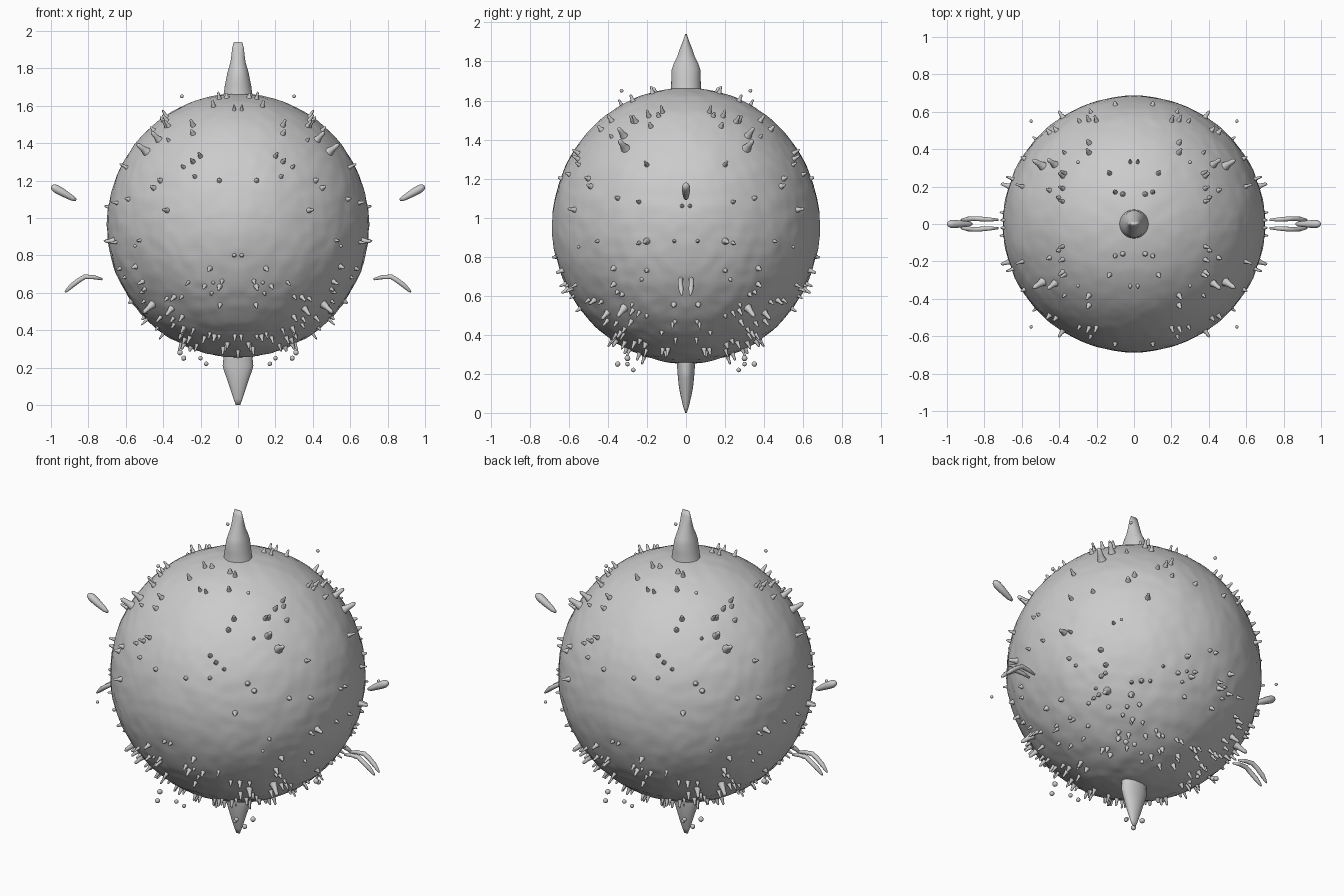
import bpy, bmesh, math, random
from mathutils import Vector, Matrix, noise

if "Cube" in bpy.data.objects:
    bpy.data.objects.remove(bpy.data.objects["Cube"])

random.seed(4)
C = Vector((0, 0, 0.96))
R = Vector((0.7, 0.685, 0.705))


def finish(bm, name):
    bmesh.ops.recalc_face_normals(bm, faces=bm.faces)
    for f in bm.faces:
        f.smooth = True
    me = bpy.data.meshes.new(name)
    bm.to_mesh(me)
    bm.free()
    ob = bpy.data.objects.new(name, me)
    bpy.context.collection.objects.link(ob)
    return ob


def skin(bm, rings):
    """Bridge equal-length rings of points into a capped tube."""
    vs = [[bm.verts.new(p) for p in ring] for ring in rings]
    n = len(vs[0])
    for a, b in zip(vs, vs[1:]):
        for i in range(n):
            bm.faces.new((a[i], a[(i + 1) % n], b[(i + 1) % n], b[i]))
    bm.faces.new(vs[0][::-1])
    bm.faces.new(vs[-1])


def horn(name, profile, n=32):
    bm = bmesh.new()
    skin(bm, [[(rx * math.cos(k * math.tau / n), ry * math.sin(k * math.tau / n), z)
               for k in range(n)] for z, rx, ry in profile])
    return finish(bm, name)


def tube(bm, path, n=10):
    """Path of (point, radius) swept with a round section."""
    pts = [Vector(p) for p, r in path]
    rings = []
    for i, (p, r) in enumerate(path):
        d = (pts[min(i + 1, len(pts) - 1)] - pts[max(i - 1, 0)]).normalized()
        q = Vector((0, 0, 1)).rotation_difference(d)
        rings.append([pts[i] + q @ Vector((r * math.cos(k * math.tau / n),
                                           r * math.sin(k * math.tau / n), 0)) for k in range(n)])
    skin(bm, rings)


def spine(bm, d, length, r):
    """Blunt flared spine standing on the body in direction d."""
    d = Vector(d).normalized()
    s = 1 / math.sqrt(sum((d[i] / R[i]) ** 2 for i in range(3)))
    prof = [(-0.02, 1.9), (0.004, 1.3), (0.45 * length, 0.85), (0.85 * length, 0.7), (length, 0.25)]
    tube(bm, [(C + d * (s + h), r * w) for h, w in prof], 8)


def quads(x, y):
    return [(sx * x, sy * y) for sx in ((1, -1) if x else (1,)) for sy in ((1, -1) if y else (1,))]


# round body with a softly lumpy, mirrored surface
bm = bmesh.new()
bmesh.ops.create_icosphere(bm, subdivisions=6, radius=1)
for v in bm.verts:
    q = Vector((abs(v.co.x), abs(v.co.y), v.co.z))
    low = 1.3 - 0.5 * v.co.z
    k = 1 + low * (0.005 * noise.noise(q * 5) + 0.004 * noise.noise(q * 13))
    v.co = C + Vector((v.co.x * R.x, v.co.y * R.y, v.co.z * R.z)) * k
finish(bm, "body")

# top and bottom horns
horn("top_horn", [(1.62, .09, .085), (1.66, .077, .077), (1.71, .07, .075), (1.76, .06, .073),
                  (1.79, .053, .063), (1.83, .041, .043), (1.87, .035, .03), (1.91, .031, .014),
                  (1.94, .022, .004)])
horn("bottom_horn", [(0, .012, .004), (.03, .023, .014), (.08, .04, .026), (.13, .056, .036),
                     (.18, .074, .041), (.21, .082, .044), (.25, .078, .046), (.29, .085, .05)])

# spines: positions read from the front (x, z), the side (y, z) and the top (x, y)
front = [(.24, 1.30), (.29, 1.27), (.23, 1.22), (.1, 1.2), (.38, 1.04), (.15, .73), (.02, .8),
         (.38, 1.49), (.24, 1.45), (.51, .66), (.38, .57), (.3, .58), (.45, 1.16), (.14, .6),
         (.5, .47), (.18, .36), (.1, .37), (0, .29)]
side = [(.06, .88), (.02, 1.06), (.24, .87), (.2, .73), (.37, .74), (.35, 1.1), (.24, 1.08),
        (.2, 1.27), (.14, 1.52), (.35, .62), (.1, .31), (.28, .47), (.2, .5), (.45, .88), (.5, 1.2)]
top = [(.37, .38), (.37, .27), (.38, .12), (.38, .19), (.13, .27), (.02, .33), (.06, .16),
       (.24, .38), (.45, .18), (.2, .55), (.1, .17)]


def other(a, b):
    return math.sqrt(max(0.002, 1 - a * a - b * b))


dirs = [(x, R.y * other(x / R.x, (z - C.z) / R.z), z - C.z) for x, z in front]
dirs += [(R.x * other(y / R.y, (z - C.z) / R.z), y, z - C.z) for y, z in side]
dirs += [(x, y, R.z * other(x / R.x, y / R.y)) for x, y in top]
# denser spines on the underside
for i in range(34):
    a, z = random.uniform(0.04, math.pi / 2 - 0.04), random.uniform(-0.96, -0.35)
    h = math.sqrt(1 - z * z)
    dirs.append((h * math.cos(a), h * math.sin(a), z))
bm = bmesh.new()
for d in dirs:
    length, r = random.uniform(.02, .045), random.uniform(.007, .011)
    for x, y in quads(d[0], d[1]):
        spine(bm, (x, y, d[2]), length, r)
finish(bm, "small_spines")

# longer, thicker spines on the shoulders and lower sides
bm = bmesh.new()
for d, length, r in [((.52, .33, .42), .075, .018), ((.48, .36, .52), .065, .015),
                     ((.52, .36, -.48), .075, .016), ((.4, .45, -.5), .055, .013),
                     ((.66, .2, -.08), .05, .013)]:
    for x, y in quads(d[0], d[1]):
        spine(bm, (x, y, d[2]), length, r)
finish(bm, "large_spines")

# loose beads just off the surface
bm = bmesh.new()
for p, r in [((.3, .33, 1.65), .01), ((.29, .35, .25), .014), ((.31, .3, .28), .015),
             ((.17, .27, .22), .012), ((.55, .55, .85), .009), ((.2, .3, .25), .012)]:
    for x, y in quads(p[0], p[1]):
        bmesh.ops.create_icosphere(bm, subdivisions=2, radius=r,
                                   matrix=Matrix.Translation((x, y, p[2])))
finish(bm, "loose_beads")

# floating side rods and pairs of bent side feelers
for s, side_name in ((1, "right"), (-1, "left")):
    bm = bmesh.new()
    tube(bm, [((s * .865, 0, 1.095), .006), ((s * .885, 0, 1.105), .014), ((s * .94, 0, 1.137), .021),
              ((s * .975, 0, 1.157), .022), ((s * .99, 0, 1.166), .016), ((s * .998, 0, 1.17), .005)])
    finish(bm, "upper_rod_" + side_name)
    bm = bmesh.new()
    for t in (1, -1):
        tube(bm, [((s * .725, t * .022, .672), .006), ((s * .77, t * .024, .683), .011),
                  ((s * .82, t * .027, .685), .013), ((s * .85, t * .029, .667), .013),
                  ((s * .89, t * .026, .637), .013), ((s * .915, t * .023, .612), .008),
                  ((s * .925, t * .022, .602), .003)])
    finish(bm, "lower_feelers_" + side_name)
